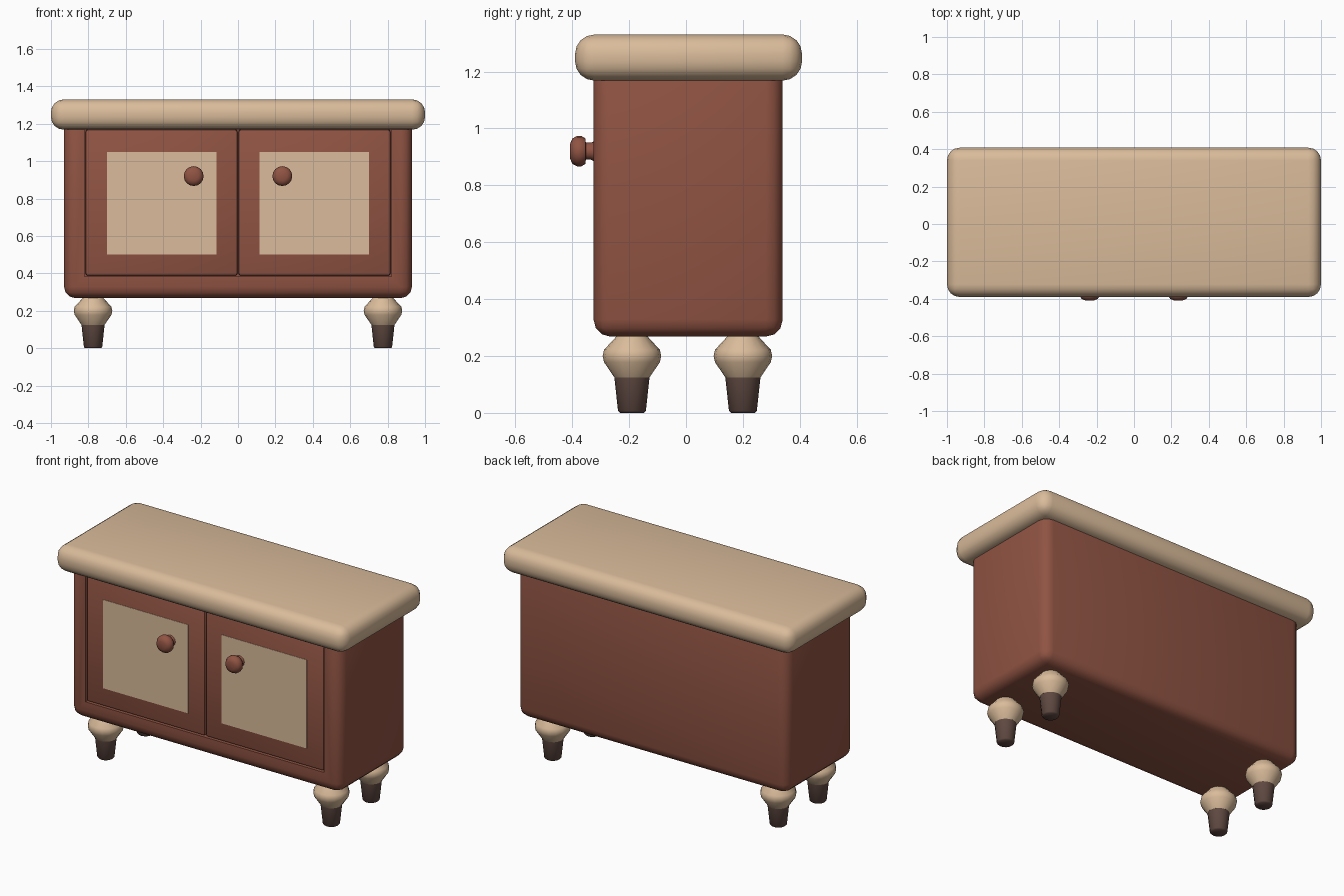
import bpy, bmesh, math
from mathutils import Matrix, Vector

if "Cube" in bpy.data.objects:
    bpy.data.objects.remove(bpy.data.objects["Cube"])


def material(name, rgb):
    m = bpy.data.materials.new(name)
    m.diffuse_color = (*rgb, 1)
    m.use_nodes = True
    m.node_tree.nodes["Principled BSDF"].inputs["Base Color"].default_value = m.diffuse_color
    return m


RED = material("red brown wood", (0.28, 0.088, 0.056))
TAN = material("tan wood", (0.70, 0.50, 0.325))
DARK = material("dark brown wood", (0.115, 0.066, 0.053))


def finish(name, bm, mat):
    bmesh.ops.recalc_face_normals(bm, faces=bm.faces)
    me = bpy.data.meshes.new(name)
    bm.to_mesh(me)
    bm.free()
    ob = bpy.data.objects.new(name, me)
    bpy.context.collection.objects.link(ob)
    me.materials.append(mat)
    return ob


def smooth(ob, angle=40):
    bpy.ops.object.select_all(action='DESELECT')
    ob.select_set(True)
    bpy.context.view_layer.objects.active = ob
    bpy.ops.object.shade_smooth_by_angle(angle=math.radians(angle))


def box(name, lo, hi, mat, bevel=0, segments=3):
    lo, hi = Vector(lo), Vector(hi)
    bm = bmesh.new()
    bmesh.ops.create_cube(bm, size=1, matrix=Matrix.Translation((lo + hi) / 2) @ Matrix.Diagonal((*(hi - lo), 1)))
    if bevel:
        bmesh.ops.bevel(bm, geom=bm.edges[:], offset=bevel, segments=segments, profile=0.5, affect='EDGES')
    return finish(name, bm, mat)


def lathe(name, profile, mat, matrix, sides=16):
    """Turn (radius, height) points around z, with capped ends."""
    bm = bmesh.new()
    rings = [[bm.verts.new((r * math.cos(2 * math.pi * i / sides), r * math.sin(2 * math.pi * i / sides), z))
              for i in range(sides)] for r, z in profile]
    for a, b in zip(rings, rings[1:]):
        for i in range(sides):
            j = (i + 1) % sides
            bm.faces.new((a[i], a[j], b[j], b[i]))
    bm.faces.new(rings[0])
    bm.faces.new(rings[-1])
    bm.transform(matrix)
    ob = finish(name, bm, mat)
    smooth(ob, 50)
    return ob


# Cabinet body with a shallow recess for the doors
body = box("cabinet_body", (-0.93, -0.325, 0.268), (0.93, 0.34, 1.24), RED, 0.06)
cutter = box("door_recess_cutter", (-0.82, -0.5, 0.383), (0.82, -0.295, 1.169), RED)
cut = body.modifiers.new("door recess", 'BOOLEAN')
cut.object = cutter
cut.solver = 'EXACT'
bpy.context.view_layer.objects.active = body
bpy.ops.object.modifier_apply(modifier=cut.name)
bpy.data.objects.remove(cutter)
smooth(body)

# Thick rounded table top
smooth(box("table_top", (-1, -0.39, 1.168), (1, 0.408, 1.33), TAN, 0.068, 4))

KNOB = [(0.036, 0), (0.03, 0.012), (0.03, 0.03), (0.045, 0.032), (0.053, 0.045),
        (0.053, 0.062), (0.044, 0.078), (0.025, 0.086)]
for s, side in ((-1, "left"), (1, "right")):
    # Door, its tan panel and its knob
    xs = sorted((s * 0.003, s * 0.815))
    smooth(box(side + "_door", (xs[0], -0.323, 0.388), (xs[1], -0.28, 1.169), RED, 0.012, 2))
    xs = sorted((s * 0.115, s * 0.70))
    box(side + "_door_panel", (xs[0], -0.325, 0.50), (xs[1], -0.318, 1.05), TAN)
    lathe(side + "_knob", KNOB, RED,
          Matrix.Translation((s * 0.237, -0.322, 0.92)) @ Matrix.Rotation(math.pi / 2, 4, 'X'))

    # Turned legs: tan bulb over a dark tapered foot
    for y, end in ((-0.19, "front"), (0.20, "back")):
        place = Matrix.Translation((s * 0.775, y, 0))
        lathe(f"{end}_{side}_leg_bulb", [(0.062, 0.125), (0.098, 0.178), (0.103, 0.2), (0.098, 0.222),
                                         (0.058, 0.265), (0.05, 0.28)], TAN, place)
        lathe(f"{end}_{side}_foot", [(0.042, 0), (0.049, 0.007), (0.062, 0.127)], DARK, place)
